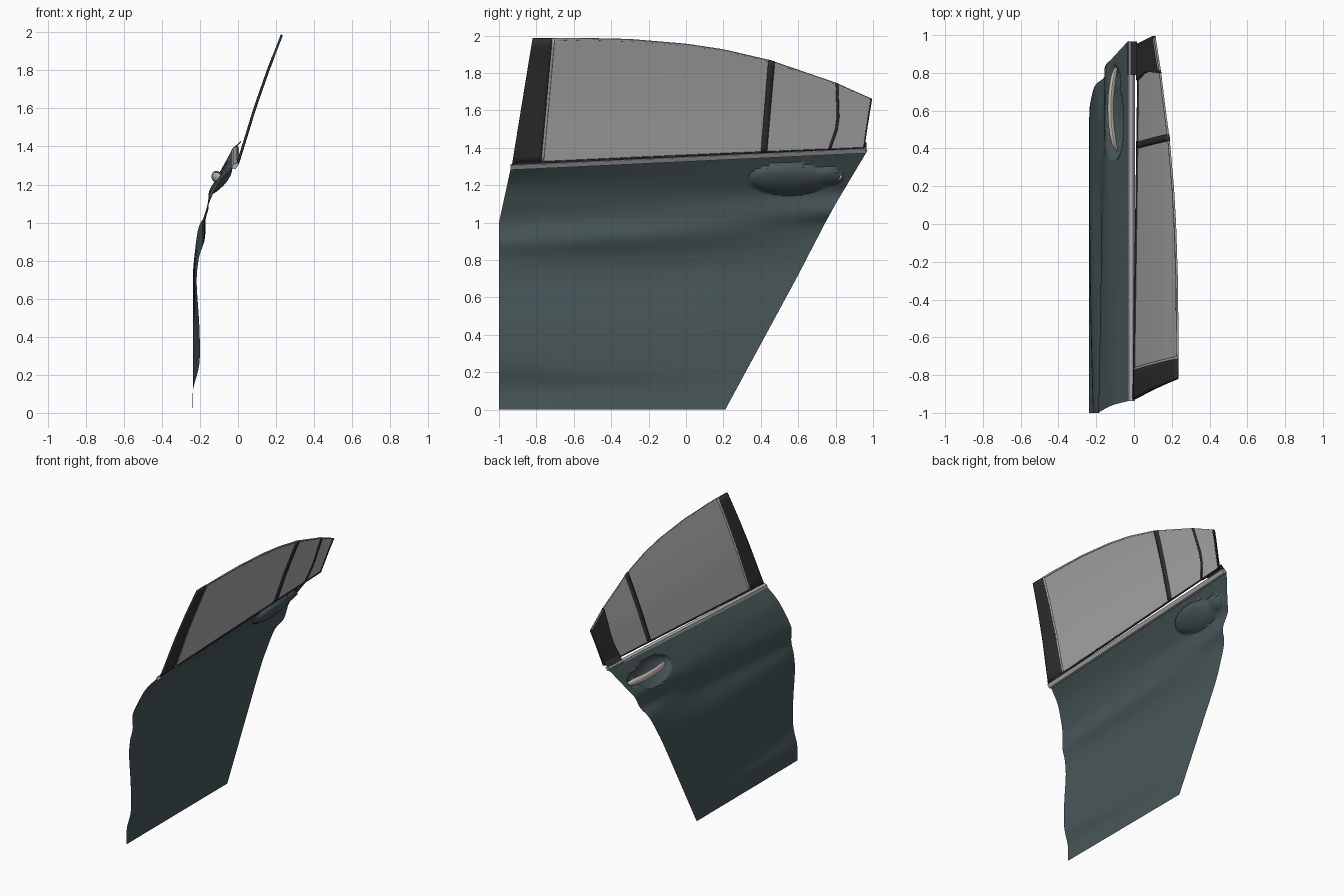
import bpy, bmesh, math

if "Cube" in bpy.data.objects:
    bpy.data.objects.remove(bpy.data.objects["Cube"])

def mat(name, col):
    m = bpy.data.materials.new(name)
    m.diffuse_color = (*col, 1)
    m.use_nodes = True
    m.node_tree.nodes["Principled BSDF"].inputs["Base Color"].default_value = m.diffuse_color
    return m

PAINT = mat("dark_teal_paint", (0.065, 0.095, 0.10))
BLACK = mat("black_trim", (0.03, 0.03, 0.03))
HANDLE = mat("handle_metal", (0.62, 0.54, 0.51))
GLASS = mat("grey_glass", (0.42, 0.42, 0.42))

def interp(tab, t):
    if t <= tab[0][0]:
        return tab[0][1]
    for (a, p), (b, q) in zip(tab, tab[1:]):
        if t <= b:
            return p + (q - p) * (t - a) / (b - a)
    return tab[-1][1]

def smooth(pts, t):
    """Catmull-Rom through tuples, t in 0..1"""
    n = len(pts) - 1
    i = min(int(t * n), n - 1)
    f = t * n - i
    p = [pts[min(max(i + k, 0), n)] for k in (-1, 0, 1, 2)]
    return [0.5 * (2 * b + (c - a) * f + (2 * a - 5 * b + 4 * c - d) * f * f
                   + (3 * b - a - 3 * c + d) * f ** 3) for a, b, c, d in zip(*p)]

def grid(name, fn, nu, nv, m=None, thick=0.0, wrap=False):
    """Surface fn(u, v); wrap closes it round in v and caps both ends"""
    bm = bmesh.new()
    rows = [[bm.verts.new(fn(i / nu, j / nv)) for j in range(nv + (not wrap))]
            for i in range(nu + 1)]
    w = len(rows[0])
    for i in range(nu):
        for j in range(nv):
            k = (j + 1) % w
            bm.faces.new((rows[i][j], rows[i + 1][j], rows[i + 1][k], rows[i][k]))
    if wrap:
        bm.faces.new(rows[0])
        bm.faces.new(rows[-1][::-1])
        bmesh.ops.recalc_face_normals(bm, faces=bm.faces)
    me = bpy.data.meshes.new(name)
    bm.to_mesh(me)
    bm.free()
    ob = bpy.data.objects.new(name, me)
    bpy.context.collection.objects.link(ob)
    if m:
        me.materials.append(m)
    if thick:
        s = ob.modifiers.new("thickness", "SOLIDIFY")
        s.thickness = thick
        s.offset = 0
    bpy.ops.object.select_all(action='DESELECT')
    bpy.context.view_layer.objects.active = ob
    ob.select_set(True)
    bpy.ops.object.shade_smooth_by_angle(angle=math.radians(35))
    return ob

# Door skin: three vertical (x, z) sections at the front, middle and rear
FRONT = [(-.237, 0), (-.236, .12), (-.203, .26), (-.203, .45), (-.217, .68), (-.208, .80),
         (-.187, .89), (-.187, 1.0), (-.153, 1.1), (-.105, 1.2), (-.03, 1.29)]
MID = [(-.237, 0), (-.237, .12), (-.222, .22), (-.222, .45), (-.234, .70), (-.218, .82),
       (-.175, .93), (-.172, 1.03), (-.15, 1.13), (-.105, 1.22), (-.03, 1.335)]
REAR = [(-.237, 0), (-.237, .12), (-.237, .25), (-.237, .45), (-.236, .72), (-.226, .85),
        (-.205, .98), (-.158, 1.06), (-.153, 1.16), (-.115, 1.23), (-.03, 1.385)]
FRONT_Y = [(0, -1), (1.0, -1), (1.3, -.935)]
REAR_Y = [(0, .21), (.72, .6), (1.0, .745), (1.1, .8), (1.385, .97)]

def cup(y, z):
    """Inward recess behind the handle: bowl plus a small rear pocket"""
    a = ((y - .55) / .21) ** 2 + ((z - 1.232) / .085) ** 2
    b = ((y - .745) / .095) ** 2 + ((z - 1.245) / .048) ** 2
    return max(.06 * math.sqrt(max(0, 1 - a)), .035 * math.sqrt(max(0, 1 - b)))

def skin(u, v):
    a, m, r = (smooth(s, v) for s in (FRONT, MID, REAR))
    x, z = (p * (2 * u - 1) * (u - 1) + q * 4 * u * (1 - u) + s * u * (2 * u - 1)
            for p, q, s in zip(a, m, r))
    y0, y1 = interp(FRONT_Y, z), interp(REAR_Y, z)
    y = y0 + (y1 - y0) * u
    return (x + cup(y, z), y, z)

grid("door_skin", skin, 150, 110, PAINT)

# Window geometry shared by the glass and pillars
TOP = [(-.82, 1.985), (-.6, 1.987), (-.3, 1.98), (0, 1.955), (.2, 1.925),
       (.45, 1.867), (.8, 1.747), (.995, 1.66)]
LEAN = [(1.29, -.008), (1.42, .033), (1.6, .088), (1.8, .158), (1.985, .23)]

def belt(y):
    return 1.31 + (y + .93) * .047

def panel(name, ya, yb, m=None, off=0.0, thick=0.0, v0=0.0, v1=1.0, n=8):
    """Leaning panel between two upright edges given as (v, y) tables"""
    def fn(u, v):
        v = v0 + (v1 - v0) * v
        y = interp(ya, v) * (1 - u) + interp(yb, v) * u
        z = belt(y) + (interp(TOP, y) - belt(y)) * v
        return (interp(LEAN, z) + off, y, z)
    return grid(name, fn, n, 16, m, thick)

EDGE_F = [(0, -.93), (1, -.82)]
PILLAR_R = [(0, -.775), (1, -.715)]
EDGE_R = [(0, .955), (.15, .96), (1, .995)]
CURVE = [(0, .76), (.1, .772), (.3, .797), (.5, .806), (1, .80)]

def shift(tab, d):
    return [(v, y + d) for v, y in tab]

panel("window_glass", PILLAR_R, EDGE_R, GLASS, n=40)
panel("front_pillar", EDGE_F, PILLAR_R, BLACK, thick=.012)
panel("front_glass_seal", PILLAR_R, shift(PILLAR_R, .014), GLASS, thick=.012, n=1)
panel("window_divider", [(0, .40), (1, .44)], [(0, .433), (1, .475)], BLACK, thick=.014, n=2)
panel("rear_glass_seal", CURVE, shift(CURVE, .014), BLACK, thick=.012, n=1)
panel("rear_pillar_cover", CURVE, EDGE_R, BLACK, off=-.012)
panel("rear_edge_seal", shift(EDGE_R, -.007), EDGE_R, BLACK, thick=.012, n=1)
panel("belt_seal", EDGE_F, EDGE_R, BLACK, thick=.014, v0=0, v1=.015, n=30)
panel("top_seal", PILLAR_R, EDGE_R, GLASS, thick=.01, v0=.985, v1=1, n=40)

# Rear lower foot of the pillar cover, overlapping the belt moulding
grid("pillar_foot", lambda u, v: (-.034 + .05 * v, .79 + .175 * u,
                                  belt(.79 + .175 * u) - .015 + .045 * v), 4, 2, BLACK)

# Belt moulding: small closed section swept along the top of the door skin
SEC = [(-.033, -.025), (-.027, -.004), (-.006, .004), (.004, -.004), (-.012, -.028)]

def moulding(u, v):
    x, dz = SEC[round(v * 5) % 5]
    y = -.937 + 1.9 * u
    return (x, y, belt(y) + dz)

grid("belt_moulding", moulding, 20, 5, GLASS, wrap=True)

# Door handle: bowed grip with rounded ends
def handle(u, v):
    s = math.sin(math.pi * u)
    r = .027 * max(.12, (1 - (2 * u - 1) ** 6)) ** .5
    a = 2 * math.pi * v
    return (-.088 - .035 * s ** .6 + .6 * r * math.cos(a), .385 + .45 * u,
            1.238 + .008 * u + r * math.sin(a))

grid("door_handle", handle, 32, 16, HANDLE, wrap=True)
